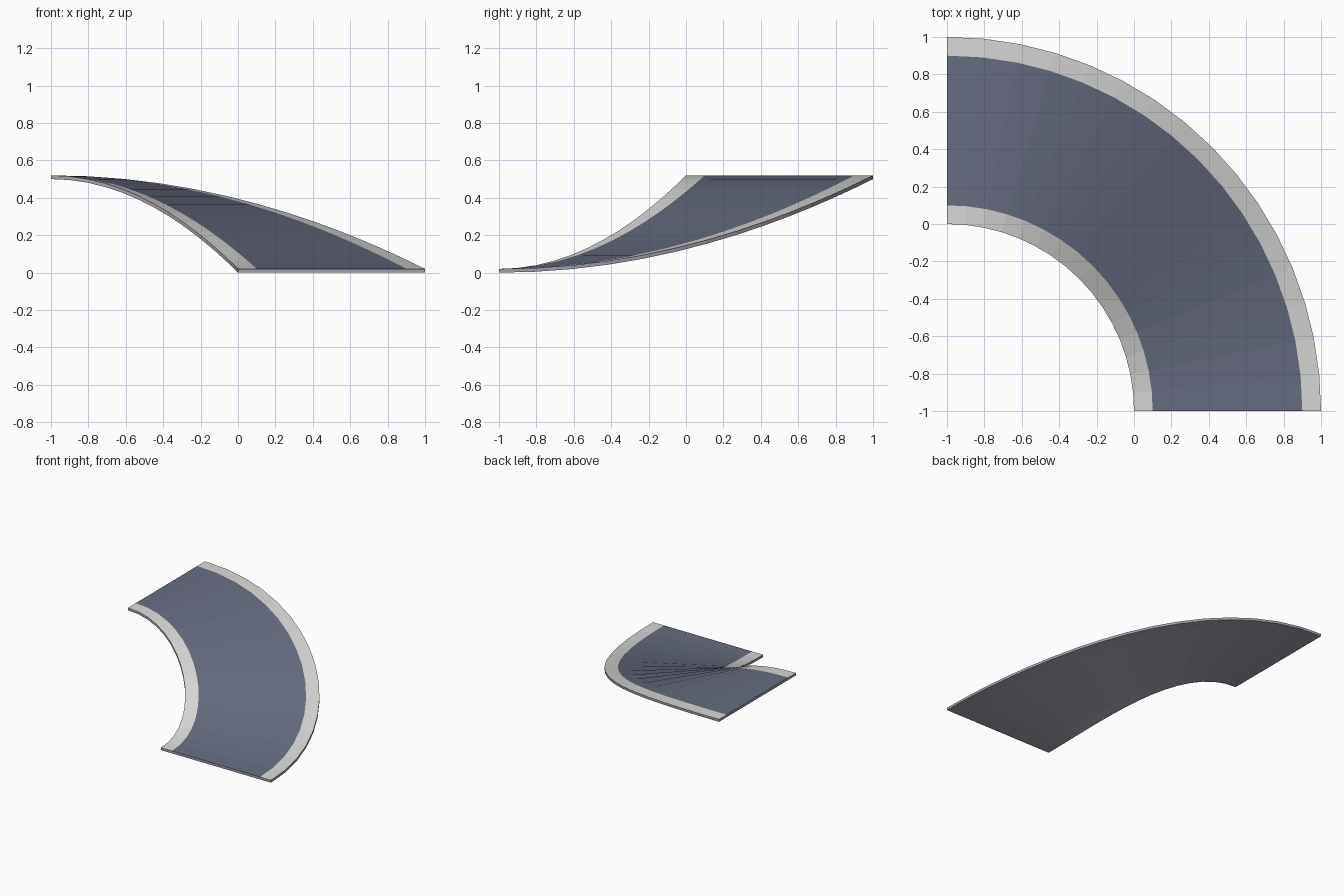
import bpy, bmesh, math

if "Cube" in bpy.data.objects:
    bpy.data.objects.remove(bpy.data.objects["Cube"])

SEGMENTS = 16
RISE, THICK = 0.5, 0.02
CENTRE = (-1.0, -1.0)


def srgb(*rgb):
    lin = [((c / 255 + 0.055) / 1.055) ** 2.4 for c in rgb]
    return (*lin, 1.0)


def material(name, colour):
    m = bpy.data.materials.new(name)
    m.diffuse_color = colour
    m.use_nodes = True
    m.node_tree.nodes["Principled BSDF"].inputs["Base Color"].default_value = m.diffuse_color
    return m


asphalt = material("slate asphalt", srgb(104, 110, 130))
kerb = material("light grey kerb", srgb(218, 218, 217))
base = material("lavender grey base", srgb(165, 160, 174))


def strip(name, r0, r1, top_mat, close_inner, close_outer):
    """Quarter-turn rising ribbon between two radii."""
    bm = bmesh.new()
    rings = []
    for i in range(SEGMENTS + 1):
        a = math.pi / 2 * i / SEGMENTS
        z = RISE * math.sin(a) ** 2
        rings.append([bm.verts.new((CENTRE[0] + r * math.cos(a),
                                    CENTRE[1] + r * math.sin(a), z + h))
                      for r, h in ((r0, 0), (r1, 0), (r1, THICK), (r0, THICK))])

    def face(verts, slot):
        bm.faces.new(verts).material_index = slot

    for p, q in zip(rings, rings[1:]):
        face((p[3], p[2], q[2], q[3]), 0)          # driving surface
        face((p[1], p[0], q[0], q[1]), 1)          # underside
        if close_inner:
            face((p[0], p[3], q[3], q[0]), 1)
        if close_outer:
            face((p[2], p[1], q[1], q[2]), 1)
    face(rings[0], 1)                              # end caps
    face(rings[-1][::-1], 1)

    mesh = bpy.data.meshes.new(name)
    bm.to_mesh(mesh)
    bm.free()
    mesh.materials.append(top_mat)
    mesh.materials.append(base)
    bpy.context.collection.objects.link(bpy.data.objects.new(name, mesh))


# Road with a kerb along each edge
strip("inner_kerb", 1.0, 1.1, kerb, True, False)
strip("road_surface", 1.1, 1.9, asphalt, False, False)
strip("outer_kerb", 1.9, 2.0, kerb, False, True)
